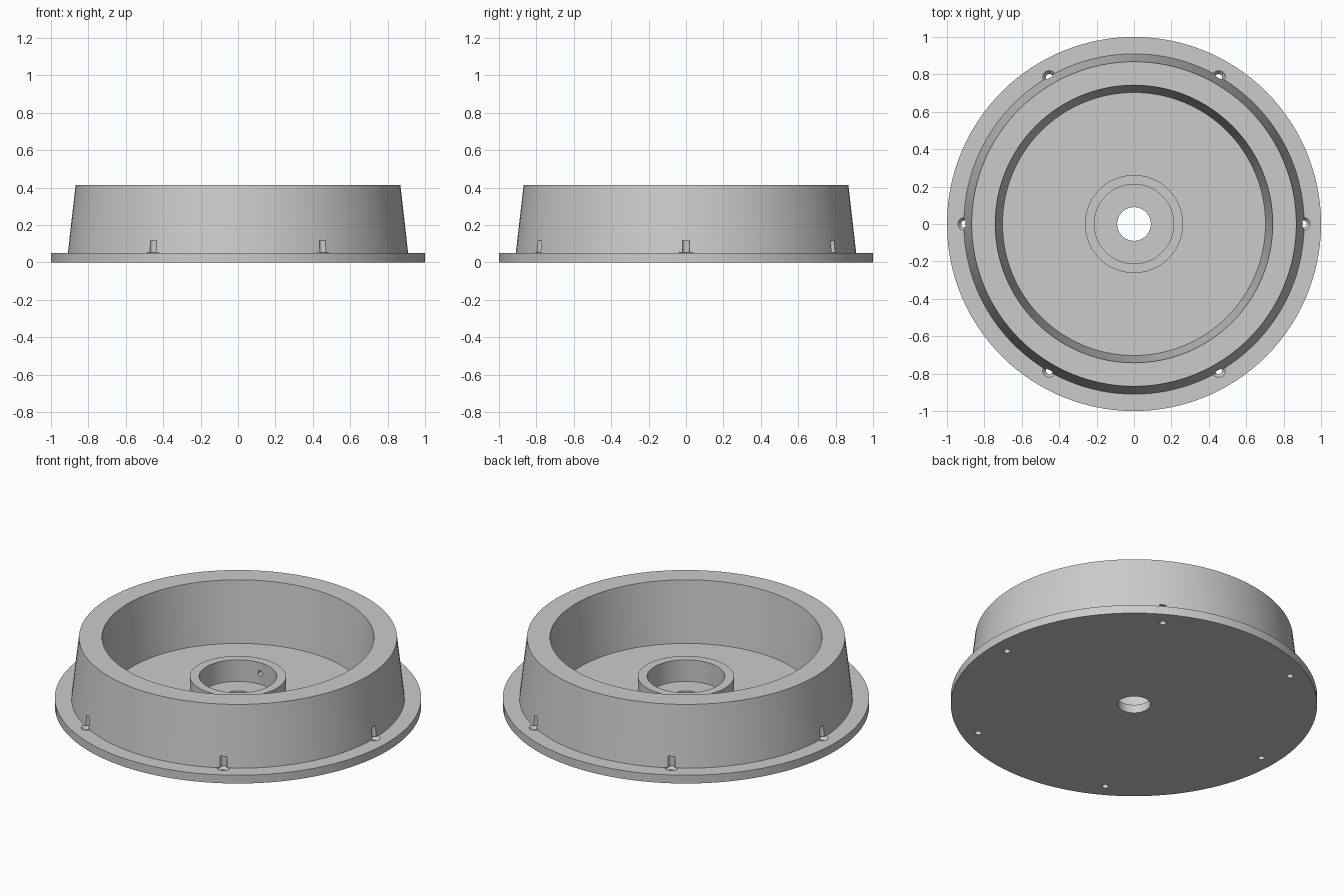
import bpy, bmesh, math
from mathutils import Matrix

cube = bpy.data.objects.get("Cube")
if cube:
    bpy.data.objects.remove(cube, do_unlink=True)

grey = bpy.data.materials.new("plain_grey")
grey.use_nodes = True
GREY = (0.6, 0.6, 0.6, 1)
grey.diffuse_color = GREY
grey.node_tree.nodes["Principled BSDF"].inputs["Base Color"].default_value = GREY


def lathe(bm, profile, segments, matrix=Matrix()):
    """Revolve a closed (radius, height) profile around z."""
    part = bmesh.new()
    verts = [part.verts.new((r, 0, z)) for r, z in profile]
    edges = [part.edges.new((v, verts[(i + 1) % len(verts)])) for i, v in enumerate(verts)]
    bmesh.ops.spin(part, geom=verts + edges, cent=(0, 0, 0), axis=(0, 0, 1),
                   angle=math.tau, steps=segments, use_merge=True)
    bmesh.ops.remove_doubles(part, verts=part.verts, dist=1e-5)
    bmesh.ops.recalc_face_normals(part, faces=part.faces)
    bmesh.ops.transform(part, matrix=matrix, verts=part.verts)
    mesh = bpy.data.meshes.new("lathed_part")
    part.to_mesh(mesh)
    part.free()
    bm.from_mesh(mesh)
    bpy.data.meshes.remove(mesh)


def make_object(name, bm):
    mesh = bpy.data.meshes.new(name)
    bm.to_mesh(mesh)
    bm.free()
    mesh.materials.append(grey)
    obj = bpy.data.objects.new(name, mesh)
    bpy.context.collection.objects.link(obj)
    return obj


# Flanged dish: flange, tapered wall, floor, raised hub and centre bore
FLOOR, RIM, HUB = 0.05, 0.415, 0.18
bm = bmesh.new()
lathe(bm, [(0.09, 0), (1, 0), (1, FLOOR), (0.91, FLOOR), (0.868, RIM), (0.742, RIM),
           (0.703, FLOOR), (0.262, FLOOR), (0.262, HUB), (0.212, HUB),
           (0.212, FLOOR), (0.09, FLOOR)], 128)
dish = make_object("flanged_dish", bm)

# Six countersunk screw holes whose clearance notches the wall
bm = bmesh.new()
screw = [(0, -0.05), (0.018, -0.05), (0.018, 0.03), (0.037, 0.052),
         (0.019, 0.052), (0.019, 0.117), (0, 0.117)]
for i in range(6):
    place = Matrix.Rotation(i * math.tau / 6, 4, 'Z') @ Matrix.Translation((0.906, 0, 0))
    lathe(bm, screw, 24, place)

# Set screw hole through the back of the hub
place = Matrix.Translation((0, 0.237, 0.116)) @ Matrix.Rotation(math.pi / 2, 4, 'X')
lathe(bm, [(0, -0.06), (0.016, -0.06), (0.016, 0.06), (0, 0.06)], 24, place)
cutter = make_object("hole_cutter", bm)
cutter.hide_render = True

cut = dish.modifiers.new("holes", 'BOOLEAN')
cut.operation = 'DIFFERENCE'
cut.solver = 'EXACT'
cut.object = cutter

bpy.ops.object.select_all(action='DESELECT')
dish.select_set(True)
bpy.context.view_layer.objects.active = dish
bpy.ops.object.modifier_apply(modifier=cut.name)
bpy.data.objects.remove(cutter, do_unlink=True)
bpy.ops.object.shade_smooth_by_angle(angle=math.radians(30))
